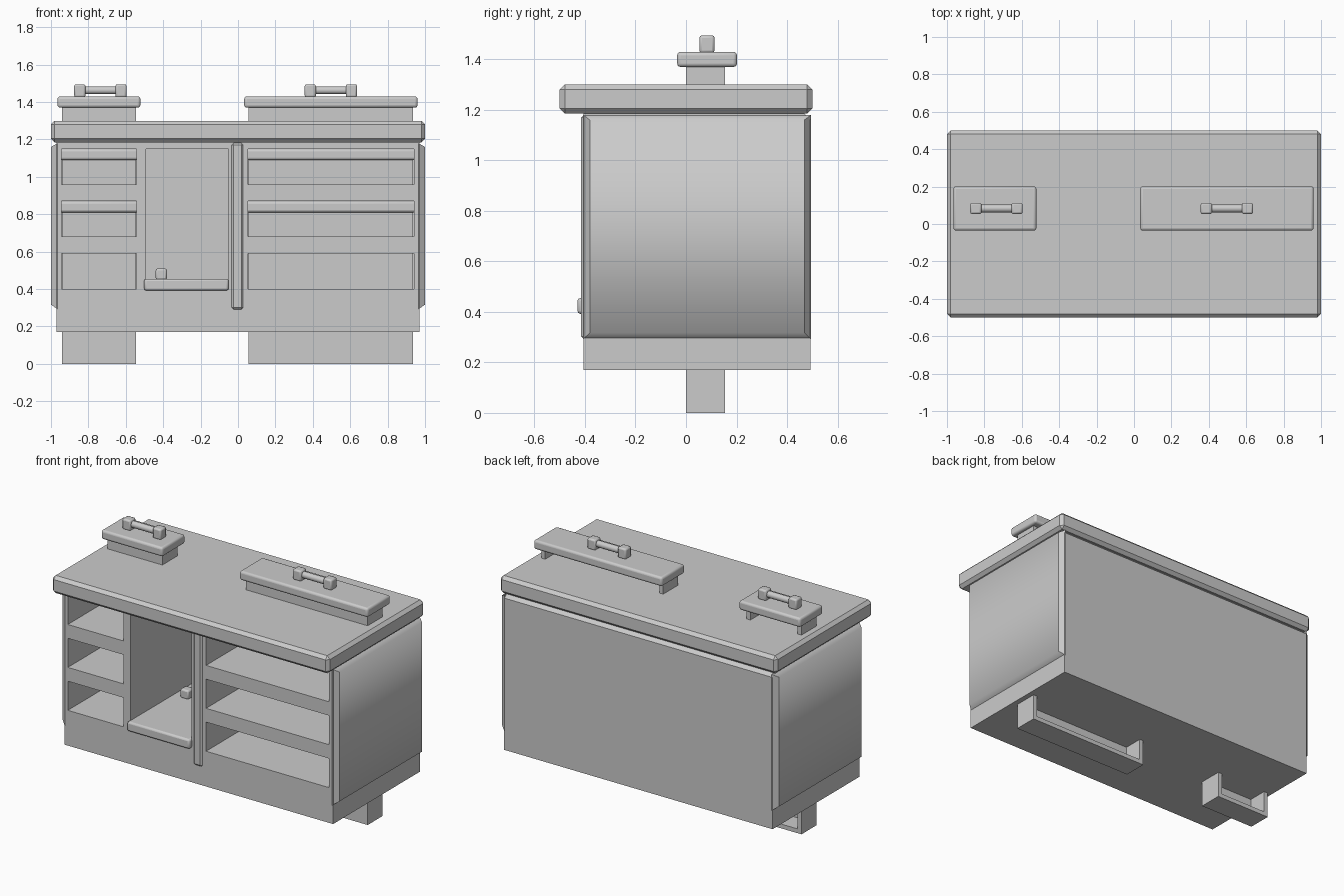
import bpy, bmesh
from mathutils import Vector, Matrix

cube = bpy.data.objects.get("Cube")
if cube:
    bpy.data.objects.remove(cube, do_unlink=True)

GREY = (0.6, 0.6, 0.6, 1)
grey = bpy.data.materials.new("plain_grey")
grey.use_nodes = True
grey.diffuse_color = GREY
grey.node_tree.nodes["Principled BSDF"].inputs["Base Color"].default_value = GREY


def add_box(bm, x, y, z):
    """Add a box given by its (low, high) range on each axis."""
    size = [b - a for a, b in (x, y, z)]
    mid = Vector([(a + b) / 2 for a, b in (x, y, z)])
    return bmesh.ops.create_cube(bm, size=1, matrix=Matrix.Translation(mid) @ Matrix.Diagonal((*size, 1)))["verts"]


def finish(name, bm, bevel=0, segments=1):
    mesh = bpy.data.meshes.new(name)
    bmesh.ops.recalc_face_normals(bm, faces=bm.faces)
    bm.to_mesh(mesh)
    bm.free()
    obj = bpy.data.objects.new(name, mesh)
    bpy.context.collection.objects.link(obj)
    mesh.materials.append(grey)
    if bevel:
        mod = obj.modifiers.new("bevel", 'BEVEL')
        mod.width, mod.segments = bevel, segments
    return obj


def boxes(name, ranges, bevel=0, segments=1):
    bm = bmesh.new()
    for r in ranges:
        add_box(bm, *r)
    return finish(name, bm, bevel, segments)


def smooth(obj):
    bpy.ops.object.select_all(action='DESELECT')
    obj.select_set(True)
    bpy.context.view_layer.objects.active = obj
    bpy.ops.object.shade_smooth_by_angle(angle=0.6)


# Layout shared by the openings and the drawers
COLUMNS = {"small": (-0.945, -0.542), "large": (0.053, 0.94)}
STEP = 0.28

# Cabinet body, with the top back edge chamfered
bm = bmesh.new()
add_box(bm, (-0.97, 0.97), (-0.405, 0.493), (0.17, 1.185))
edge = [e for e in bm.edges if all(v.co.y > 0 and v.co.z > 1 for v in e.verts)]
bmesh.ops.bevel(bm, geom=edge, offset=0.025, segments=1, affect='EDGES')
body = finish("cabinet_body", bm)

# Drawer openings and the cupboard opening, cut from the front
holes = [((-0.492, -0.052), (-0.6, 0.45), (0.4, 1.15))]
for span in COLUMNS.values():
    for i in range(3):
        holes.append((span, (-0.6, 0.42), (0.96 - i * STEP, 1.15 - i * STEP)))
cutter = boxes("opening_cutter", holes)
cutter.hide_render = True
cut = body.modifiers.new("openings", 'BOOLEAN')
cut.operation, cut.solver, cut.object = 'DIFFERENCE', 'EXACT', cutter
bpy.context.view_layer.objects.active = body
bpy.ops.object.modifier_apply(modifier=cut.name)
bpy.data.objects.remove(cutter, do_unlink=True)

# Side panels with chamfered outer rims
for name, side in (("left", 1), ("right", -1)):
    bm = bmesh.new()
    for v in add_box(bm, (0.965, 1.0), (-0.407, 0.495), (0.292, 1.18)):
        if v.co.x > 0.99:
            v.co.y += 0.026 if v.co.y < 0 else -0.026
            v.co.z += 0.025 if v.co.z < 0.5 else -0.02
        v.co.x *= side
    for f in bm.faces:
        f.smooth = True
    for e in bm.edges:
        a, b = e.verts
        e.smooth = abs(a.co.z - b.co.z) < 0.5 and abs(a.co.x - b.co.x) < 0.01 and abs(a.co.x) > 0.99
    finish(name + "_side_panel", bm)

# Upright between the cupboard and the large drawers
boxes("centre_upright", [((-0.035, 0.028), (-0.415, 0.1), (0.292, 1.18))], 0.01)

# Worktop
boxes("worktop", [((-1, 1), (-0.5, 0.5), (1.185, 1.30))], 0.02)

# Drawers tipped face up: fascia, handle and open tray
for label, (x0, x1) in COLUMNS.items():
    mid = (x0 + x1) / 2 + (0.008 if label == "small" else 0)
    for i in range(3):
        z = 1.37 - i * STEP
        part = f"{label}_drawer_{i + 1}_"
        smooth(boxes(part + "front", [((x0 - 0.02, x1 + 0.02), (-0.035, 0.202), (z, z + 0.06))], 0.014, 3))
        a, b, t, low = x0 + 0.003, x1 - 0.004, 0.028, z - 0.81
        boxes(part + "tray", [
            ((a, b), (0, t), (low, z + 0.01)),
            ((a, a + t), (0, 0.155), (low, z + 0.01)),
            ((b - t, b), (0, 0.155), (low, z + 0.01)),
            ((a, b), (0, 0.155), (low, low + t))])
        posts = [((mid + s * 0.11 - 0.03, mid + s * 0.11 + 0.03), (0.053, 0.113), (z + 0.055, z + 0.125))
                 for s in (-1, 1)]
        smooth(boxes(part + "handle_posts", posts, 0.01, 2))
        bm = bmesh.new()
        bmesh.ops.create_cone(bm, segments=16, radius1=0.021, radius2=0.021, depth=0.2, cap_ends=True,
                              matrix=Matrix.Translation((mid, 0.083, z + 0.093)) @ Matrix.Rotation(1.5708, 4, 'Y'))
        smooth(finish(part + "handle_bar", bm))

# Cupboard door lying flat in its opening, with its knob
smooth(boxes("cupboard_door", [((-0.502, -0.05), (-0.43, 0.34), (0.392, 0.455))], 0.012, 2))
smooth(boxes("door_knob", [((-0.44, -0.38), (0.03, 0.09), (0.45, 0.51))], 0.01, 2))
